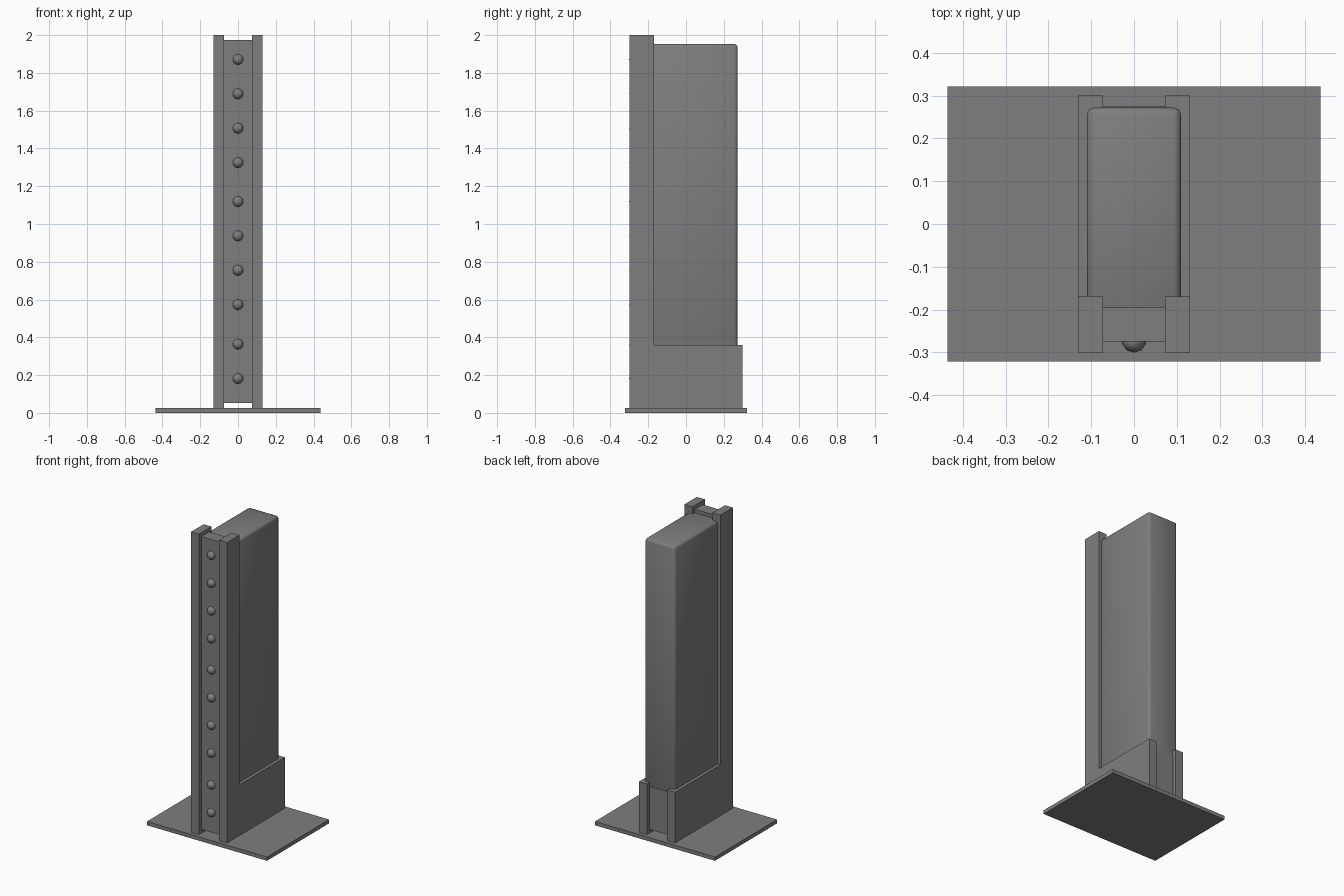
import bpy
import bmesh

cube = bpy.data.objects.get("Cube")
if cube:
    bpy.data.objects.remove(cube, do_unlink=True)

grey = bpy.data.materials.new("steel grey")
grey.use_nodes = True
colour = (0.21, 0.21, 0.21, 1)
grey.diffuse_color = colour
grey.node_tree.nodes["Principled BSDF"].inputs["Base Color"].default_value = colour


def finish(name, bm):
    bmesh.ops.recalc_face_normals(bm, faces=bm.faces)
    mesh = bpy.data.meshes.new(name)
    bm.to_mesh(mesh)
    bm.free()
    mesh.materials.append(grey)
    obj = bpy.data.objects.new(name, mesh)
    bpy.context.collection.objects.link(obj)
    return obj


def box(name, low, high):
    bm = bmesh.new()
    bmesh.ops.create_cube(bm, size=1)
    for v in bm.verts:
        v.co = [low[i] if v.co[i] < 0 else high[i] for i in range(3)]
    return finish(name, bm)


def l_plate(name, x0, x1, inset):
    """L-shaped side profile, shrunk by inset and extruded along x."""
    front, back, step = -0.30 + inset, 0.30 - inset, -0.17 - inset
    bottom, ledge, top = 0.027 + inset, 0.36 - inset, 2.0 - inset
    outline = [(front, bottom), (back, bottom), (back, ledge),
               (step, ledge), (step, top), (front, top)]
    bm = bmesh.new()
    face = bm.faces.new([bm.verts.new((x0, y, z)) for y, z in outline])
    side = bmesh.ops.extrude_face_region(bm, geom=[face])
    moved = [g for g in side["geom"] if isinstance(g, bmesh.types.BMVert)]
    bmesh.ops.translate(bm, verts=moved, vec=(x1 - x0, 0, 0))
    return finish(name, bm)


# Base and L-shaped frame
box("base_plate", (-0.436, -0.322, 0), (0.436, 0.322, 0.025))
l_plate("left_frame", 0.073, 0.131, 0)
l_plate("right_frame", -0.131, -0.073, 0)
l_plate("core_panel", -0.073, 0.073, 0.025)

# Tall body with softened edges, seated in the frame
body = box("tall_body", (-0.11, -0.21, 0.31), (0.11, 0.272, 1.953))
bevel = body.modifiers.new("soft_edges", "BEVEL")
bevel.width = 0.016
bevel.segments = 2
body.data.shade_smooth()

# Rivets: three groups up the front panel
heights = [0.182 + 0.182 * i for i in range(2)]
for start in (0.573, 1.325):
    heights += [start + 0.182 * i for i in range(4)]
for n, z in enumerate(heights, 1):
    bm = bmesh.new()
    bmesh.ops.create_icosphere(bm, subdivisions=2, radius=0.029)
    bmesh.ops.translate(bm, verts=bm.verts, vec=(0, -0.272, z))
    rivet = finish(f"rivet_{n}", bm)
    rivet.data.shade_smooth()
